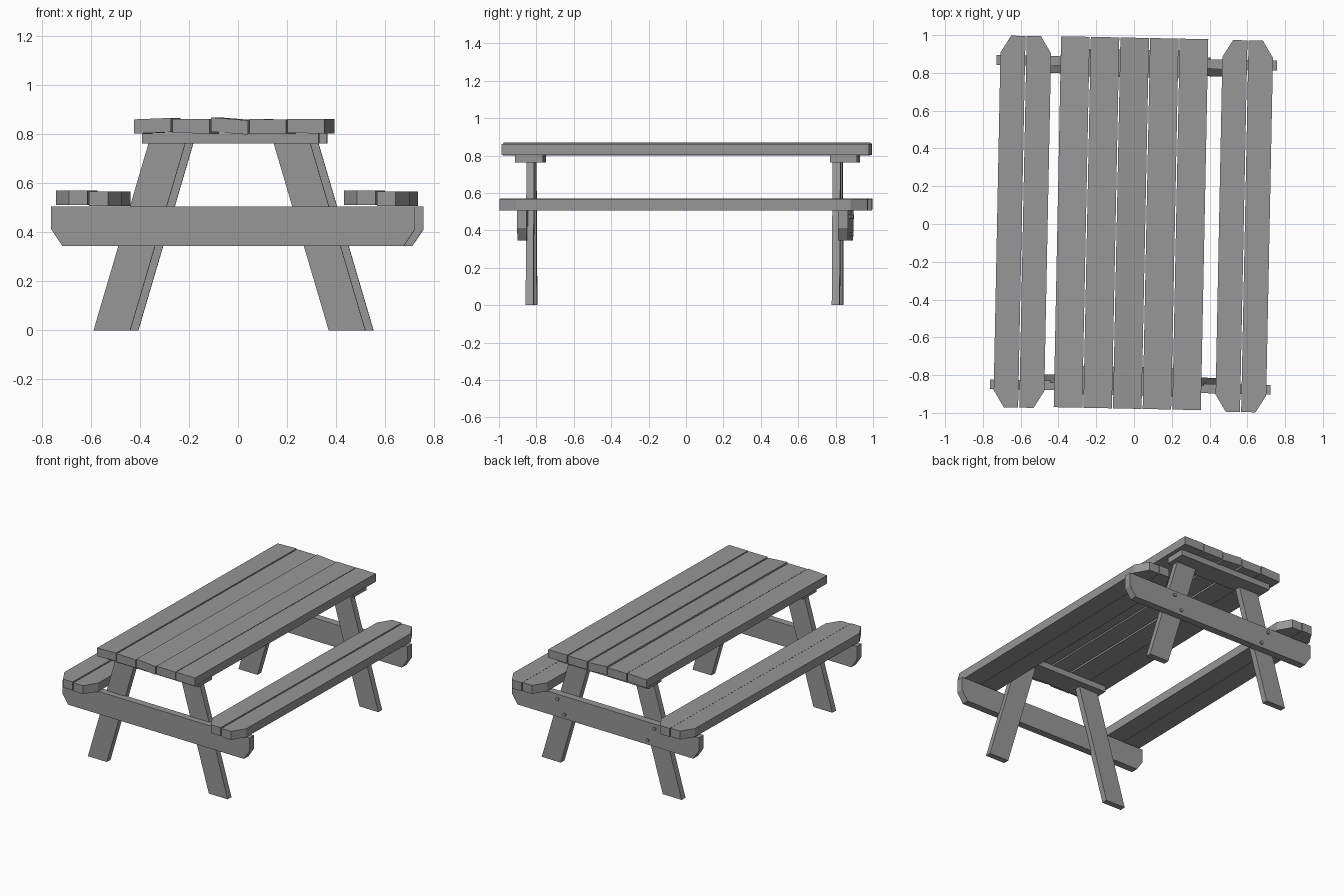
import bpy
import bmesh
from mathutils import Vector

cube = bpy.data.objects.get("Cube")
if cube:
    bpy.data.objects.remove(cube, do_unlink=True)

YAW = -0.02  # the whole table stands slightly turned

grey = bpy.data.materials.new("weathered grey")
grey.use_nodes = True
colour = (0.31, 0.31, 0.31, 1)
grey.diffuse_color = colour
grey.node_tree.nodes["Principled BSDF"].inputs["Base Color"].default_value = colour


def prism(name, outline, axis, lo, hi):
    """Extrude a 2D outline along y (outline in x, z) or z (outline in x, y)."""
    def place(a, b, d):
        return (a, d, b) if axis == "y" else (a, b, d)
    bm = bmesh.new()
    face = bm.faces.new([bm.verts.new(place(a, b, lo)) for a, b in outline])
    new = bmesh.ops.extrude_face_region(bm, geom=[face])["geom"]
    bmesh.ops.translate(bm, vec=Vector(place(0, 0, hi - lo)),
                        verts=[v for v in new if isinstance(v, bmesh.types.BMVert)])
    bmesh.ops.recalc_face_normals(bm, faces=bm.faces)
    mesh = bpy.data.meshes.new(name)
    bm.to_mesh(mesh)
    bm.free()
    mesh.materials.append(grey)
    obj = bpy.data.objects.new(name, mesh)
    obj.rotation_euler.z = YAW
    bpy.context.collection.objects.link(obj)
    return obj


# Table top: five boards, some slightly tipped (left and right lift)
PITCH, BOARD, THICK = 0.157, 0.151, 0.058
lifts = [(0.0, 0.006), (0.002, 0.001), (0.008, -0.004), (0.001, 0.0), (0.002, 0.001)]
for i, (left, right) in enumerate(lifts):
    x0 = -0.016 + (i - 2) * PITCH - BOARD / 2
    x1, z0, z1 = x0 + BOARD, 0.803 + left, 0.803 + right
    prism(f"top_board_{i + 1}",
          [(x0, z0), (x1, z1), (x1, z1 + THICK), (x0, z0 + THICK)],
          "y", -0.978, 0.986)

# Benches: two boards each, with clipped outer corners
HALF, CLIP_X, CLIP_Y, WIDE = 0.984, 0.055, 0.09, 0.134
for side, centre in (("right", -0.591), ("left", 0.584)):
    for board, s in (("a", -1), ("b", 1)):
        inner, outer = centre + s * 0.003, centre + s * WIDE
        clip = outer - s * CLIP_X
        prism(f"{side}_bench_board_{board}",
              [(inner, -HALF), (clip, -HALF), (outer, CLIP_Y - HALF),
               (outer, HALF - CLIP_Y), (clip, HALF), (inner, HALF)],
              "z", 0.509 - s * 0.002, 0.569 - s * 0.002)

# End frames: top rail, cross beam and two splayed legs
ends = {
    "front": dict(rail=(-0.908, -0.757), beam=(-0.888, -0.838), leg=(-0.847, -0.806)),
    "back": dict(rail=(0.777, 0.922), beam=(0.828, 0.88), leg=(0.79, 0.832)),
}
for end, span in ends.items():
    prism(f"{end}_top_rail",
          [(-0.373, 0.762), (0.347, 0.762), (0.347, 0.803), (-0.373, 0.803)],
          "y", *span["rail"])
    prism(f"{end}_cross_beam",
          [(-0.745, 0.505), (-0.745, 0.412), (-0.7, 0.345),
           (0.695, 0.345), (0.74, 0.412), (0.74, 0.505)],
          "y", *span["beam"])
    for side, s in (("right", -1), ("left", 1)):
        prism(f"{end}_{side}_leg",
              [(-0.018 + s * x, z) for x, z in
               ((0.405, 0), (0.555, 0), (0.33, 0.765), (0.18, 0.765))],
              "y", *span["leg"])

# Bolt heads on the back beam, set diagonally across each leg
for side, s in (("right", -1), ("left", 1)):
    for level, x, z in (("upper", 0.385, 0.472), ("lower", 0.33, 0.378)):
        bpy.ops.mesh.primitive_cylinder_add(vertices=8, radius=0.012, depth=0.02,
                                            rotation=(1.5708, 0, 0))
        bolt = bpy.context.object
        bolt.name = f"{side}_{level}_bolt"
        bolt.data.materials.append(grey)
        spot = Vector((s * x - 0.01, 0.879, z))
        bolt.location = (spot.x - YAW * spot.y, spot.y + YAW * spot.x, z)
        bolt.rotation_euler.z = YAW
